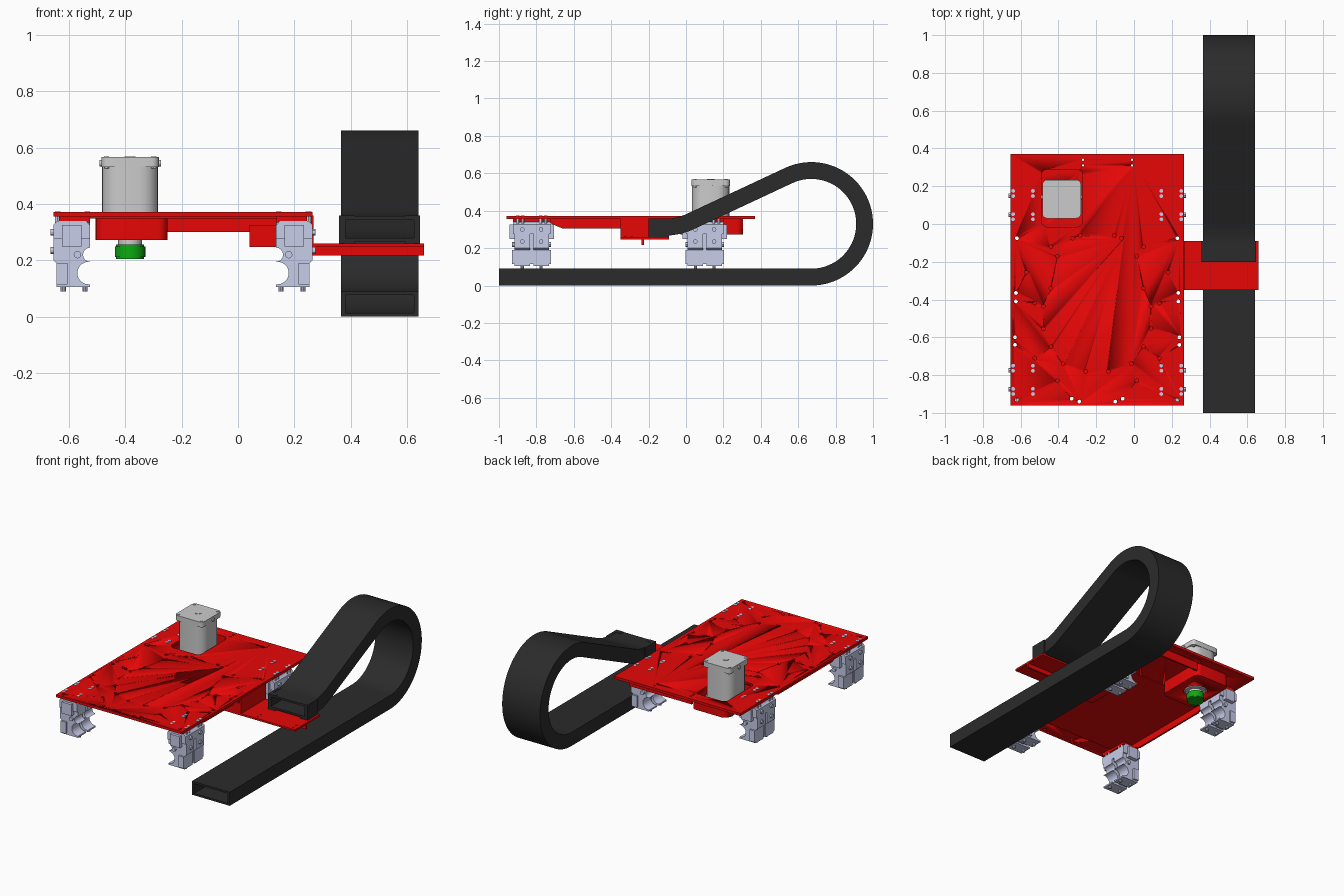
import bpy, bmesh
from math import sin, cos, radians

if "Cube" in bpy.data.objects:
    bpy.data.objects.remove(bpy.data.objects["Cube"])

def mat(name, c):
    m = bpy.data.materials.new(name)
    m.diffuse_color = (*c, 1)
    m.use_nodes = True
    m.node_tree.nodes["Principled BSDF"].inputs["Base Color"].default_value = m.diffuse_color
    return m

RED = mat("red_paint", (0.80, 0.002, 0.002))
BLACK = mat("black_plastic", (0.024, 0.024, 0.024))
GREEN = mat("green_gear", (0.004, 0.40, 0.006))
STEEL = mat("pale_steel", (0.58, 0.61, 0.82))
GREY = mat("motor_grey", (0.56, 0.56, 0.56))
MID = -0.195                     # x centre of the carriage plate

def finish(bm, name, m):
    bmesh.ops.recalc_face_normals(bm, faces=bm.faces)
    me = bpy.data.meshes.new(name)
    bm.to_mesh(me)
    bm.free()
    ob = bpy.data.objects.new(name, me)
    bpy.context.collection.objects.link(ob)
    if m:
        me.materials.append(m)
    bpy.ops.object.select_all(action='DESELECT')
    ob.select_set(True)
    bpy.context.view_layer.objects.active = ob
    bpy.ops.object.shade_smooth_by_angle(angle=radians(30))
    return ob

def add_prism(bm, pts, axis, a, b):
    """Extrude a 2D outline along an axis from a to b."""
    place = {'x': lambda u, v, w: (w, u, v), 'y': lambda u, v, w: (u, w, v),
             'z': lambda u, v, w: (u, v, w)}[axis]
    lo = [bm.verts.new(place(u, v, a)) for u, v in pts]
    hi = [bm.verts.new(place(u, v, b)) for u, v in pts]
    bm.faces.new(lo[::-1])
    bm.faces.new(hi)
    n = len(pts)
    for i in range(n):
        j = (i + 1) % n
        bm.faces.new((lo[i], lo[j], hi[j], hi[i]))

def prism(name, pts, axis, a, b, m=None):
    bm = bmesh.new()
    add_prism(bm, pts, axis, a, b)
    return finish(bm, name, m)

def rect(u0, u1, v0, v1):
    return [(u0, v0), (u1, v0), (u1, v1), (u0, v1)]

def arc(cu, cv, r, a0, a1, n):
    angles = [radians(a0 + (a1 - a0) * i / n) for i in range(n + 1)]
    return [(cu + r * cos(a), cv + r * sin(a)) for a in angles]

def circle(cu, cv, r, n=16):
    return arc(cu, cv, r, 0, 360, n)[:-1]

def rounded(u0, u1, v0, v1, r, n=5):
    return (arc(u1 - r, v1 - r, r, 0, 90, n) + arc(u0 + r, v1 - r, r, 90, 180, n)
            + arc(u0 + r, v0 + r, r, 180, 270, n) + arc(u1 - r, v0 + r, r, 270, 360, n))

def box(name, x, y, z, m):
    return prism(name, rect(*x, *y), 'z', *z, m)

def cut(ob, cutter):
    md = ob.modifiers.new("cut", 'BOOLEAN')
    md.operation, md.solver, md.object = 'DIFFERENCE', 'EXACT', cutter
    bpy.ops.object.select_all(action='DESELECT')
    bpy.context.view_layer.objects.active = ob
    ob.select_set(True)
    bpy.ops.object.modifier_apply(modifier=md.name)
    bpy.data.objects.remove(cutter)

# Carriage plate with drilled holes and motor opening
plate = box("carriage_plate", (-0.655, 0.265), (-0.96, 0.37), (0.355, 0.372), RED)
holes = [(.425, -.075), (.43, -.365), (.43, -.41), (.435, -.6), (.435, -.64), (.425, -.93),
         (.095, -.94), (.135, -.925), (.375, -.255), (.245, -.34), (.285, -.435),
         (.285, -.555), (.245, -.65), (.13, -.075), (.245, -.12), (.18, -.74), (.06, -.78),
         (.09, -.06), (.21, -.17), (.21, -.83), (.33, -.42), (.33, -.71)]
opening = rounded(-0.49, -0.272, -0.015, 0.288, 0.03)
bm = bmesh.new()
for dx, y in holes:
    for s in (-1, 1):
        add_prism(bm, circle(MID + s * dx, y, 0.01, 12), 'z', 0.33, 0.4)
for x in (-0.27, -0.01):
    for y in (0.31, 0.34):
        add_prism(bm, circle(x, y, 0.006, 10), 'z', 0.33, 0.4)
add_prism(bm, opening, 'z', 0.33, 0.4)
cut(plate, finish(bm, "hole_cutter", None))

# Motor tub under the plate
tub = prism("motor_tub", rounded(-0.505, -0.25, -0.03, 0.305, 0.035), 'z', 0.273, 0.355, RED)
bm = bmesh.new()
add_prism(bm, opening, 'z', 0.288, 0.4)
cut(tub, finish(bm, "tub_cutter", None))
cut(tub, prism("shaft_cutter", circle(mx := -0.383, my := 0.132, 0.075, 32), 'z', 0.25, 0.32))

# Backing sheet, stiffening rail and tapered side skirts
box("backing_sheet", (MID - 0.4, MID + 0.4), (-0.85, -0.035), (0.349, 0.355), RED)
box("back_rail", (-0.255, 0.2), (0.293, 0.305), (0.30, 0.355), RED)
skirt = [(-0.74, 0.355), (-0.72, 0.33), (-0.66, 0.305), (-0.1, 0.305), (-0.04, 0.33), (-0.02, 0.355)]
for s, side in ((-1, "left"), (1, "right")):
    x0, x1 = sorted((MID + s * 0.398, MID + s * 0.41))
    prism(side + "_skirt", skirt, 'x', x0, x1, RED)

# Side arm that carries the duct
box("arm_wall", (0.255, 0.267), (-0.35, -0.09), (0.247, 0.36), RED)
box("arm_shelf", (0.04, 0.66), (-0.35, -0.09), (0.247, 0.259), RED)
box("arm_fin", (0.262, 0.66), (-0.237, -0.225), (0.218, 0.25), RED)
box("arm_inner_wall", (0.04, 0.052), (-0.35, -0.09), (0.25, 0.325), RED)
box("arm_front_wall", (0.04, 0.262), (-0.35, -0.338), (0.25, 0.325), RED)
for x in (0.37, 0.63):
    for y in (-0.325, -0.29):
        prism("arm_rivet", circle(x, y, 0.006, 10), 'z', 0.255, 0.261, RED)

# Looped cable duct: hollow rectangle swept along its path of (y, z, normal angle)
path = [(-1.0, 0.045, -90), (-0.2, 0.045, -90)]
path += [(y, z, -90 + 205 * i / 44) for i, (y, z) in enumerate(arc(0.67, 0.33, 0.285, -90, 115, 44))]
path += [(y, z, 115 - 2.5 * i) for i, (y, z) in enumerate(arc(-0.115, 0.642, 0.33, -65, -90, 10))]
path.append((-0.2, 0.312, 90))
bm = bmesh.new()
rings = []
for y, z, a in path:
    ny, nz = cos(radians(a)), sin(radians(a))
    ring = []
    for hw, ht in ((0.1375, 0.045), (0.122, 0.032)):
        for sx, st in ((-1, -1), (1, -1), (1, 1), (-1, 1)):
            ring.append(bm.verts.new((0.5025 + sx * hw, y + st * ht * ny, z + st * ht * nz)))
    rings.append(ring)
for k in range(4):
    j = (k + 1) % 4
    for p, q in zip(rings, rings[1:]):
        bm.faces.new((p[k], p[j], q[j], q[k]))
        bm.faces.new((p[4 + k], q[4 + k], q[4 + j], p[4 + j]))
    for r in (rings[0], rings[-1]):
        bm.faces.new((r[k], r[j], r[4 + j], r[4 + k]))
finish(bm, "cable_duct", BLACK)

# Duct end clamp: two cheeks with ears and feet
for s, side in ((-1, "left"), (1, "right")):
    cheek = sorted((0.5025 + s * 0.125, 0.5025 + s * 0.144))
    lip = sorted((0.5025 + s * 0.09, 0.5025 + s * 0.144))
    box(side + "_duct_cheek", cheek, (-0.2, -0.09), (0.259, 0.359), BLACK)
    box(side + "_duct_ear", lip, (-0.2, -0.17), (0.347, 0.359), BLACK)
    box(side + "_duct_foot", lip, (-0.2, -0.17), (0.259, 0.27), BLACK)

# Drive motor: flanged ends, rounded body, corner bolts, shaft and gear
def square(h, r):
    return rounded(mx - h, mx + h, my - h, my + h, r)
prism("motor_body", square(0.1, 0.065), 'z', 0.32, 0.54, GREY)
prism("motor_top_cap", square(0.102, 0.025), 'z', 0.532, 0.566, GREY)
prism("motor_mount_flange", square(0.102, 0.025), 'z', 0.288, 0.325, GREY)
prism("motor_end_disc", circle(mx, my, 0.02, 24), 'z', 0.56, 0.569, GREY)
for sx in (-1, 1):
    for sy in (-1, 1):
        prism("motor_bolt", circle(mx + sx * 0.084, my + sy * 0.084, 0.009, 12), 'z', 0.525, 0.569, GREY)
    a, b = sorted((mx + sx * 0.09, mx + sx * 0.109))
    prism("motor_side_screw", circle(my + 0.01, 0.545, 0.012, 14), 'x', a, b, GREY)
prism("motor_collar", circle(mx, my, 0.065, 32), 'z', 0.273, 0.30, GREY)
prism("motor_shaft", circle(mx, my, 0.042, 32), 'z', 0.25, 0.29, GREY)
prism("drive_gear", circle(mx, my, 0.054, 40), 'z', 0.212, 0.25, GREEN)
prism("drive_gear_rim", circle(mx, my, 0.05, 40), 'z', 0.205, 0.256, GREEN)

# Four rail-gripping blocks
grip = [(0.0, 0.275), (0.0, 0.2), (0.012, 0.19), (0.012, 0.105), (0.13, 0.105), (0.13, 0.115)]
grip += arc(0.125, 0.155, 0.04, 270, 90, 10)
grip += [(0.13, 0.195)] + arc(0.13, 0.22, 0.025, 270, 90, 8) + [(0.13, 0.275)]
head = [(0.0, 0.275), (0.13, 0.275), (0.13, 0.325), (0.115, 0.34), (0.015, 0.34), (0.0, 0.325)]
for s, side in ((-1, "left"), (1, "right")):
    def X(u):
        return MID + s * (0.46 - u)
    def span(u0, u1):
        return sorted((X(u0), X(u1)))
    def flip(pts):
        return [(X(u), v) for u, v in pts]
    for yc, end in ((-0.825, "front"), (0.1, "back")):
        nm = f"{end}_{side}_"
        prism(nm + "grip_head", flip(head), 'y', yc - 0.1, yc + 0.1, STEEL)
        box(nm + "grip_pad", span(0.02, 0.13), (yc - 0.1, yc + 0.1), (0.335, 0.356), RED)
        box(nm + "grip_core", span(0.02, 0.075), (yc - 0.03, yc + 0.03), (0.115, 0.28), STEEL)
        for t in (-1, 1):
            # jaw with its ear, pin, lug and bolts
            prism(nm + "grip_jaw", flip(grip), 'y', *sorted((yc + t * 0.01, yc + t * 0.092)), STEEL)
            prism(nm + "jaw_ear", rect(*span(0.03, 0.1), 0.25, 0.325), 'y',
                  *sorted((yc + t * 0.092, yc + t * 0.118)), STEEL)
            out = sorted((yc + t * 0.09, yc + t * 0.104))
            prism(nm + "jaw_pin", circle(X(0.085), 0.22, 0.013, 12), 'y', *out, STEEL)
            prism(nm + "jaw_lug", rect(*span(0.012, 0.05), 0.115, 0.19), 'y', *out, STEEL)
            for u in (0.035, 0.112):
                prism(nm + "foot_bolt", circle(X(u), yc + t * 0.05, 0.009, 10), 'z', 0.09, 0.11, STEEL)
            for u in (0.015, 0.12):
                for dy in (0.048, 0.075):
                    prism(nm + "plate_bolt", circle(X(u), yc + t * dy, 0.01, 12), 'z', 0.32, 0.374, STEEL)
            for z in (0.3, 0.235):
                prism(nm + "side_bolt", circle(yc + t * 0.05, z, 0.012, 12), 'x', *span(-0.01, 0.01), STEEL)
